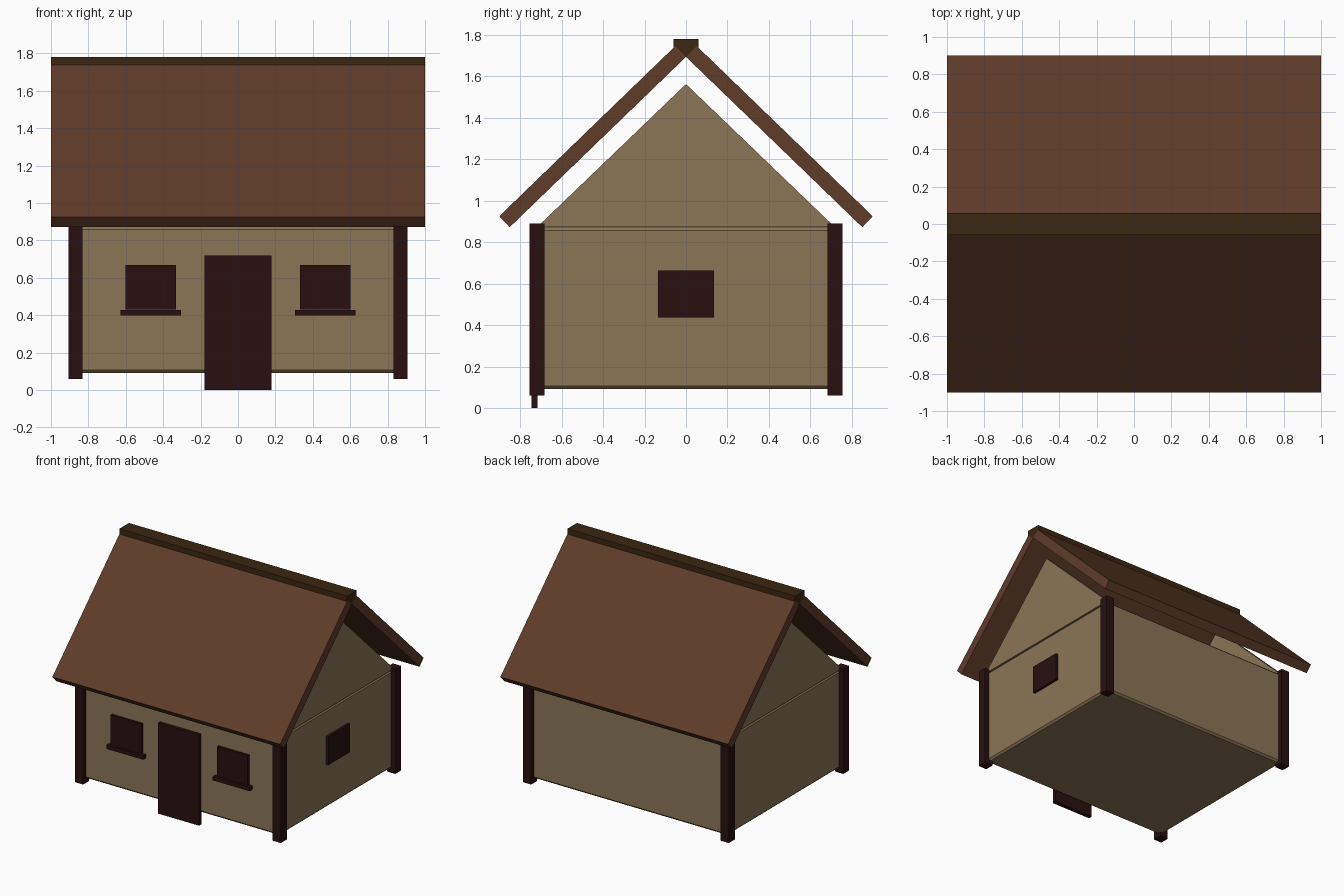
import bpy, bmesh

if "Cube" in bpy.data.objects:
    bpy.data.objects.remove(bpy.data.objects["Cube"])


def material(name, rgb):
    m = bpy.data.materials.new(name)
    m.diffuse_color = (*rgb, 1)
    m.use_nodes = True
    m.node_tree.nodes["Principled BSDF"].inputs["Base Color"].default_value = m.diffuse_color
    return m


PLASTER = material("plaster", (0.257, 0.179, 0.093))
ROOF = material("roof_brown", (0.115, 0.0446, 0.022))
RIDGE = material("ridge_brown", (0.0436, 0.020, 0.0058))
TIMBER = material("dark_timber", (0.021, 0.0053, 0.0053))


def finish(name, bm, mat, bevel=0):
    bmesh.ops.recalc_face_normals(bm, faces=bm.faces)
    me = bpy.data.meshes.new(name)
    bm.to_mesh(me)
    bm.free()
    ob = bpy.data.objects.new(name, me)
    bpy.context.collection.objects.link(ob)
    me.materials.append(mat)
    if bevel:
        mod = ob.modifiers.new("bevel", 'BEVEL')
        mod.width = bevel
        mod.segments = 1
    return ob


def box(name, x, y, z, mat, bevel=0):
    """Box from (min, max) ranges on each axis."""
    bm = bmesh.new()
    bmesh.ops.create_cube(bm, size=1)
    for v in bm.verts:
        v.co = [r[0] if c < 0 else r[1] for c, r in zip(v.co, (x, y, z))]
    return finish(name, bm, mat, bevel)


def prism(name, profile, x0, x1, mat):
    """Extrude a (y, z) profile along x."""
    bm = bmesh.new()
    face = bm.faces.new([bm.verts.new((x0, y, z)) for y, z in profile])
    ext = bmesh.ops.extrude_face_region(bm, geom=[face])["geom"]
    verts = [g for g in ext if isinstance(g, bmesh.types.BMVert)]
    bmesh.ops.translate(bm, verts=verts, vec=(x1 - x0, 0, 0))
    return finish(name, bm, mat)


WX, WY = 0.868, 0.718   # wall half sizes

# House body with chamfered edges
box("walls", (-WX, WX), (-WY, WY), (0.092, 0.872), PLASTER, 0.015)

for s, side in ((-1, "left"), (1, "right")):
    # Gable plate above each end wall
    prism(side + "_gable", [(-WY, 0.872), (WY, 0.872), (0, 1.562)],
          s * WX, s * (WX - 0.04), PLASTER)
    # Corner posts
    for t, end in ((-1, "front"), (1, "back")):
        cx, cy = s * WX, t * WY
        box(f"{end}_{side}_post", (cx - 0.037, cx + 0.037),
            (cy - 0.037, cy + 0.037), (0.06, 0.89), TIMBER)
    # Front windows with sills
    cx = s * 0.467
    box(side + "_window", (cx - 0.135, cx + 0.135), (-0.738, -0.70),
        (0.43, 0.667), TIMBER)
    box(side + "_window_sill", (cx - 0.162, cx + 0.162), (-0.753, -0.70),
        (0.397, 0.428), TIMBER)

# Window in the right end wall
box("end_window", (0.85, 0.888), (-0.135, 0.135), (0.437, 0.663), TIMBER)

# Door reaching the ground
box("door", (-0.18, 0.18), (-0.745, -0.715), (0, 0.72), TIMBER)

# Roof slabs and ridge cap
for s, end in ((-1, "front"), (1, "back")):
    prism(end + "_roof", [(s * 0.85, 0.872), (s * 0.90, 0.925),
                          (s * 0.052, 1.745), (0, 1.693)], -1, 1, ROOF)
prism("ridge_cap", [(-0.06, 1.78), (0.06, 1.78), (0.06, 1.736),
                    (0, 1.693), (-0.06, 1.736)], -1, 1, RIDGE)
